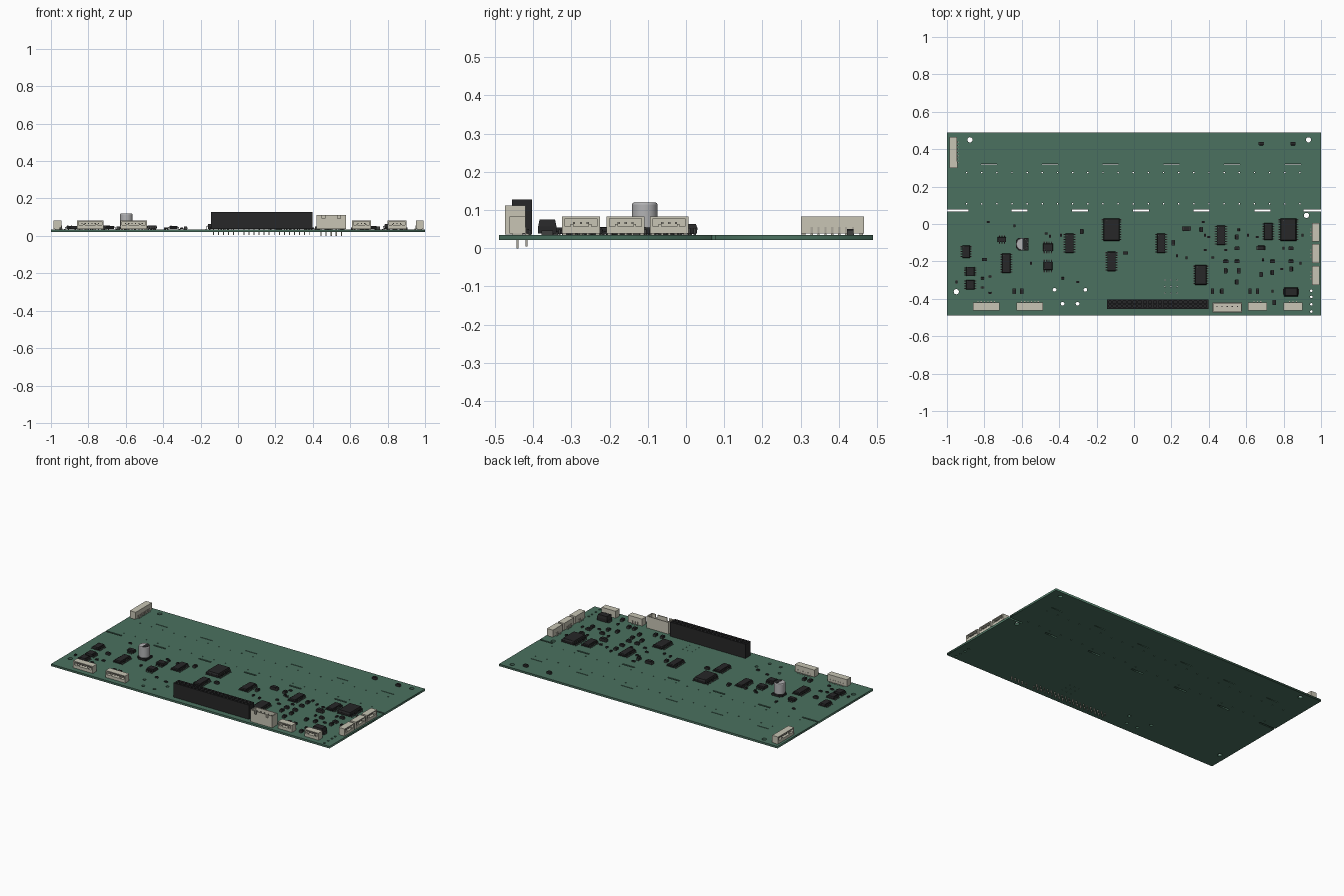
import bpy, bmesh, math, random
from mathutils import Matrix, Vector

if "Cube" in bpy.data.objects:
    bpy.data.objects.remove(bpy.data.objects["Cube"])

random.seed(4)
TOP = 0.035      # upper face of the board
BOTTOM = 0.022


def material(name, r, g, b):
    m = bpy.data.materials.new(name)
    m.diffuse_color = (r, g, b, 1)
    m.use_nodes = True
    m.node_tree.nodes["Principled BSDF"].inputs["Base Color"].default_value = m.diffuse_color
    return m


GREEN = material("board_green", 0.07, 0.165, 0.115)
BLACK = material("black_plastic", 0.02, 0.02, 0.021)
DARK = material("dark_metal", 0.05, 0.052, 0.05)
BEIGE = material("beige_plastic", 0.58, 0.56, 0.46)
METAL = material("pin_metal", 0.42, 0.4, 0.34)
SILVER = material("can_silver", 0.45, 0.45, 0.46)


def prism(bm, pts, z0, z1, mat=0, top=1.0):
    """Extrude an outline from z0 to z1, the top scaled about its centre."""
    c = sum((Vector(p) for p in pts), Vector((0, 0))) / len(pts)
    lo = [bm.verts.new((x, y, z0)) for x, y in pts]
    hi = [bm.verts.new((c.x + (x - c.x) * top, c.y + (y - c.y) * top, z1)) for x, y in pts]
    n = len(pts)
    faces = [bm.faces.new(lo[::-1]), bm.faces.new(hi)]
    faces += [bm.faces.new((lo[i], lo[(i + 1) % n], hi[(i + 1) % n], hi[i])) for i in range(n)]
    for f in faces:
        f.material_index = mat


def box(bm, x0, x1, y0, y1, z0, z1, mat=0, top=1.0):
    prism(bm, [(x0, y0), (x1, y0), (x1, y1), (x0, y1)], z0, z1, mat, top)


def circle(x, y, r, n=12, a0=0.0, span=2 * math.pi):
    return [(x + r * math.cos(a0 + span * i / n), y + r * math.sin(a0 + span * i / n)) for i in range(n)]


def finish(bm, name, mats, x=0, y=0, z=0, turn=0, smooth=False):
    mesh = bpy.data.meshes.new(name)
    bm.to_mesh(mesh)
    bm.free()
    for m in mats:
        mesh.materials.append(m)
    ob = bpy.data.objects.new(name, mesh)
    bpy.context.collection.objects.link(ob)
    ob.matrix_world = Matrix.Translation((x, y, z)) @ Matrix.Rotation(math.radians(turn), 4, 'Z')
    bpy.context.view_layer.objects.active = ob
    if smooth:
        bpy.ops.object.select_all(action='DESELECT')
        ob.select_set(True)
        bpy.ops.object.shade_smooth_by_angle(angle=math.radians(35))
    return ob


# Board: filled outline with two slots open at the edges, plus slots and holes
outline = [(-1, -0.49), (1, -0.49), (1, 0.067), (0.905, 0.067), (0.905, 0.077), (1, 0.077),
           (1, 0.49), (-1, 0.49), (-1, 0.077), (-0.885, 0.077), (-0.885, 0.067), (-1, 0.067)]
loops = [outline]


def slot(x, y, half_len, half_wid):
    loops.append([(x - half_len, y - half_wid), (x + half_len, y - half_wid),
                  (x + half_len, y + half_wid), (x - half_len, y + half_wid)])


for i in range(5):
    slot(-0.613 + 0.325 * i, 0.072, 0.043, 0.005)
for i in range(6):
    slot(-0.775 + 0.325 * i, 0.32, 0.043, 0.002)
for i in range(23):
    for y in (0.275, 0.108):
        loops.append(circle(-0.895 + 0.081 * i, y, 0.004, 8))
for x, y in ((-0.877, 0.45), (0.933, 0.45), (-0.95, -0.362), (0.922, 0.046)):
    loops.append(circle(x, y, 0.014, 20))
for x, y in ((-0.425, -0.352), (-0.26, -0.352), (-0.382, -0.426), (-0.302, -0.426)):
    loops.append(circle(x, y, 0.01, 16))
for y in (-0.357, -0.39, -0.43, -0.468):
    loops.append(circle(0.948, y, 0.007))
for i in range(3):
    for j in range(3):
        loops.append(circle(0.165 + 0.033 * i, -0.3 - 0.035 * j, 0.003, 8))

curve = bpy.data.curves.new("circuit_board", 'CURVE')
curve.dimensions = '2D'
curve.fill_mode = 'BOTH'
curve.extrude = (TOP - BOTTOM) / 2
for pts in loops:
    s = curve.splines.new('POLY')
    s.points.add(len(pts) - 1)
    for p, (x, y) in zip(s.points, pts):
        p.co = (x, y, 0, 1)
    s.use_cyclic_u = True
curve.materials.append(GREEN)
board = bpy.data.objects.new("circuit_board", curve)
bpy.context.collection.objects.link(board)
board.location.z = (TOP + BOTTOM) / 2
bpy.context.view_layer.objects.active = board
board.select_set(True)
bpy.ops.object.convert(target='MESH')


# Chips: tapered body with bent leads along both long sides
def chip(name, x, y, w, l, h, turn=0):
    bm = bmesh.new()
    mid = 0.004 + h * 0.5
    box(bm, -w / 2, w / 2, -l / 2, l / 2, mid, h, 0, 0.93)
    prism(bm, [(-w * .47, -l * .48), (w * .47, -l * .48), (w * .47, l * .48), (-w * .47, l * .48)], 0.002, mid, 0, 1.05)
    n = max(3, round(l / 0.0135))
    for i in range(n):
        py = (i - (n - 1) / 2) * 0.0132
        for s in (-1, 1):
            for a, b, z0, z1 in ((-0.002, 0.006, mid - 0.003, mid), (0.004, 0.007, 0.001, mid), (0.005, 0.012, 0, 0.003)):
                xa, xb = sorted((s * (w / 2 + a), s * (w / 2 + b)))
                box(bm, xa, xb, py - 0.0028, py + 0.0028, z0, z1, 1)
    prism(bm, circle(-w * 0.3, l * 0.4, 0.003, 8), h, h + 0.0004, 1)   # pin-one dot
    finish(bm, name, [BLACK, DARK], x, y, TOP, turn)


for x, y in ((-0.12, -0.03), (0.825, -0.03)):
    chip("wide_chip", x, y, 0.085, 0.12, 0.028)
for x, y, w, l in ((-0.345, -0.103, .044, .105), (-0.683, -0.21, .044, .105), (-0.12, -0.2, .044, .105),
                   (0.145, -0.103, .044, .105), (0.465, -0.06, .044, .105), (0.718, -0.04, .044, .092),
                   (0.357, -0.272, .06, .107), (-0.898, -0.148, .04, .066), (-0.876, -0.254, .044, .05),
                   (-0.876, -0.324, .044, .05)):
    chip("narrow_chip", x, y, w, l, 0.019)
for x, y, w, l in ((-0.46, -0.125, .04, .052), (-0.46, -0.224, .044, .048), (-0.706, -0.083, .026, .045)):
    chip("turned_chip", x, y, w, l, 0.02, 90)

# Power coil: tall black block with chamfered shoulders and end tabs
bm = bmesh.new()
box(bm, -0.037, 0.037, -0.024, 0.024, 0.003, 0.022)
box(bm, -0.037, 0.037, -0.024, 0.024, 0.022, 0.04, 0, 0.85)
for s in (-1, 1):
    box(bm, s * 0.037 - 0.006, s * 0.037 + 0.006, -0.015, 0.015, 0, 0.012, 1)
finish(bm, "power_coil", [BLACK, DARK], 0.84, -0.363, TOP)


# Small surface parts: block with an end cap on both ends, positions in hundredths
def small_part(name, x, y, l, w, h, turn):
    bm = bmesh.new()
    box(bm, -l * .36, l * .36, -w / 2, w / 2, 0.001, h, 0, 0.94)
    for s in (-1, 1):
        xa, xb = sorted((s * l * .34, s * l * .5))
        box(bm, xa, xb, -w * .46, w * .46, 0, h * 0.8, 1)
    finish(bm, name, [BLACK, DARK], x / 100, y / 100, TOP, turn)


tiny = [(-78, 1), (-64, -1), (-47, -5), (-45, -6.5), (-39, -6), (-81, -29), (-81, -34), (-77, -28), (-77, -37),
        (-95, -31), (-55, -21), (-38, -29), (-30, -31), (23, -17), (28, -18), (40, -7), (42, -18), (38, -6),
        (38, -14), (37, 1), (56, -3), (61, -6), (66, -7), (49, -14), (69, -19), (74, -36), (89, -21),
        (79, -24), (90, -6), (80, -13)]
medium = [(-80, -19), (-64, -36), (-60, -36), (55, -7), (55, -13), (55, -20), (49, -25), (56, -25), (55, -31),
          (49, -20), (62, -36), (66, -36), (42, -36), (47, -36), (74, -20), (74, -26), (84, -13), (84, -20),
          (84, -24), (68, -27), (68, 43), (85, 43), (-4.5, -15.5), (-28, -4), (21, -10), (36, -3), (75, -42)]
for x, y in tiny:
    small_part("chip_resistor", x, y, 0.019, 0.011, 0.009, random.choice((0, 90)))
for x, y in medium:
    small_part("chip_capacitor", x, y, 0.028, 0.018, 0.016, 0 if y > 40 or -22 < y < -12 else 90)
for x, y in ((28, -2.5), (68, -12.8)):
    small_part("diode", x, y, 0.048, 0.024, 0.02, 0)

# Can capacitor: clipped square base, silver can, dark half mark on top
bm = bmesh.new()
r = 0.034
prism(bm, [(-0.02, -r), (r, -r), (r, r), (-0.02, r), (-r, 0.02), (-r, -0.02)], 0.001, 0.014, 0)
rings = ((0.014, 0.031), (0.02, 0.0335), (0.08, 0.0335), (0.084, 0.031))
for (z0, r0), (z1, r1) in zip(rings, rings[1:]):
    prism(bm, circle(0, 0, r0, 32), z0, z1, 1, r1 / r0)
prism(bm, circle(0, 0, 0.03, 17, -math.pi / 2, math.pi * 17 / 16), 0.083, 0.0848, 0)
finish(bm, "can_capacitor", [BLACK, SILVER], -0.597, -0.108, TOP, 0, True)


# Side-entry connectors: hollow shell open outward, pins inside, leads behind
def side_connector(x, y, w, turn):
    bm = bmesh.new()
    h, d, t = 0.048, 0.021, 0.008
    a = w / 2
    box(bm, -a, a, -d, d, 0.003, 0.022)
    box(bm, -a, a, -d, d, h - 0.005, h)
    box(bm, -a, a, 0.01, d, 0.022, h - 0.005)
    for s in (-1, 1):
        xa, xb = sorted((s * a, s * (a - t)))
        box(bm, xa, xb, -d, 0.01, 0.022, h - 0.005)
        xa, xb = sorted((s * (a - 0.012), s * (a - 0.002)))
        box(bm, xa, xb, -d * 0.6, d * 0.6, 0, 0.004, 1)
        xa, xb = sorted((s * a * 0.55, s * a * 0.4))
        box(bm, xa, xb, -d, -d + 0.006, 0.022, 0.028)
    n = int((w - 0.03) / 0.018)
    for i in range(n):
        px = (i - (n - 1) / 2) * 0.018
        box(bm, px - 0.003, px + 0.003, -0.014, 0.012, 0.029, 0.034, 1)
        box(bm, px - 0.003, px + 0.003, d - 0.002, d + 0.008, 0, 0.004, 1)
        box(bm, px - 0.003, px + 0.003, d - 0.001, d + 0.003, 0, 0.02, 1)
    finish(bm, "side_connector", [BEIGE, METAL], x, y, TOP, turn)


for x, w in ((-0.79, 0.14), (-0.557, 0.14), (0.66, 0.1), (0.85, 0.1)):
    side_connector(x, -0.441, w, 0)
for y in (-0.044, -0.158, -0.275):
    side_connector(0.972, y, 0.1, 90)
side_connector(-0.966, 0.383, 0.165, -90)

# Long socket strip: black lattice over a floor, two rows of twenty pins below
bm = bmesh.new()
x0, x1, y0, y1 = -0.145, 0.397, -0.455, -0.403
pitch = (x1 - x0) / 20
box(bm, x0, x1, y0, y1, TOP + 0.001, 0.085)
for y in (y0, (y0 + y1) / 2 - 0.005, y1 - 0.01):
    box(bm, x0, x1, y, y + 0.01, 0.085, 0.128)
for i in range(21):
    c = min(max(x0 + pitch * i, x0 + 0.005), x1 - 0.005)
    box(bm, c - 0.005, c + 0.005, y0 + 0.001, y1 - 0.001, 0.085, 0.1278)
for i in range(20):
    for y in (-0.441, -0.417):
        c = x0 + pitch * (i + 0.5)
        box(bm, c - 0.0025, c + 0.0025, y - 0.0025, y + 0.0025, 0.005, 0.04, 1)
finish(bm, "socket_strip", [BLACK, METAL])

# Tall power connector: open-topped shroud with notched front and five pins
bm = bmesh.new()
x0, x1, y0, y1, h = 0.42, 0.577, -0.474, -0.42, 0.112
box(bm, x0, x1, y0, y1, TOP + 0.001, 0.06)
box(bm, x0, x1, y1 - 0.006, y1, 0.06, h)
box(bm, x0, x1, y0, y0 + 0.006, 0.06, h - 0.02)
for a, b in ((0, 0.03), (0.045, 0.112), (0.127, 0.157)):
    box(bm, x0 + a, x0 + b, y0, y0 + 0.006, h - 0.02, h)
for a in (x0, x1 - 0.006):
    box(bm, a, a + 0.006, y0 + 0.006, y1 - 0.006, 0.06, h)
for i in range(5):
    c = (x0 + x1) / 2 + (i - 2) * 0.027
    box(bm, c - 0.003, c + 0.003, -0.444, -0.438, 0.0, 0.1, 1)
finish(bm, "power_connector", [BEIGE, METAL])
